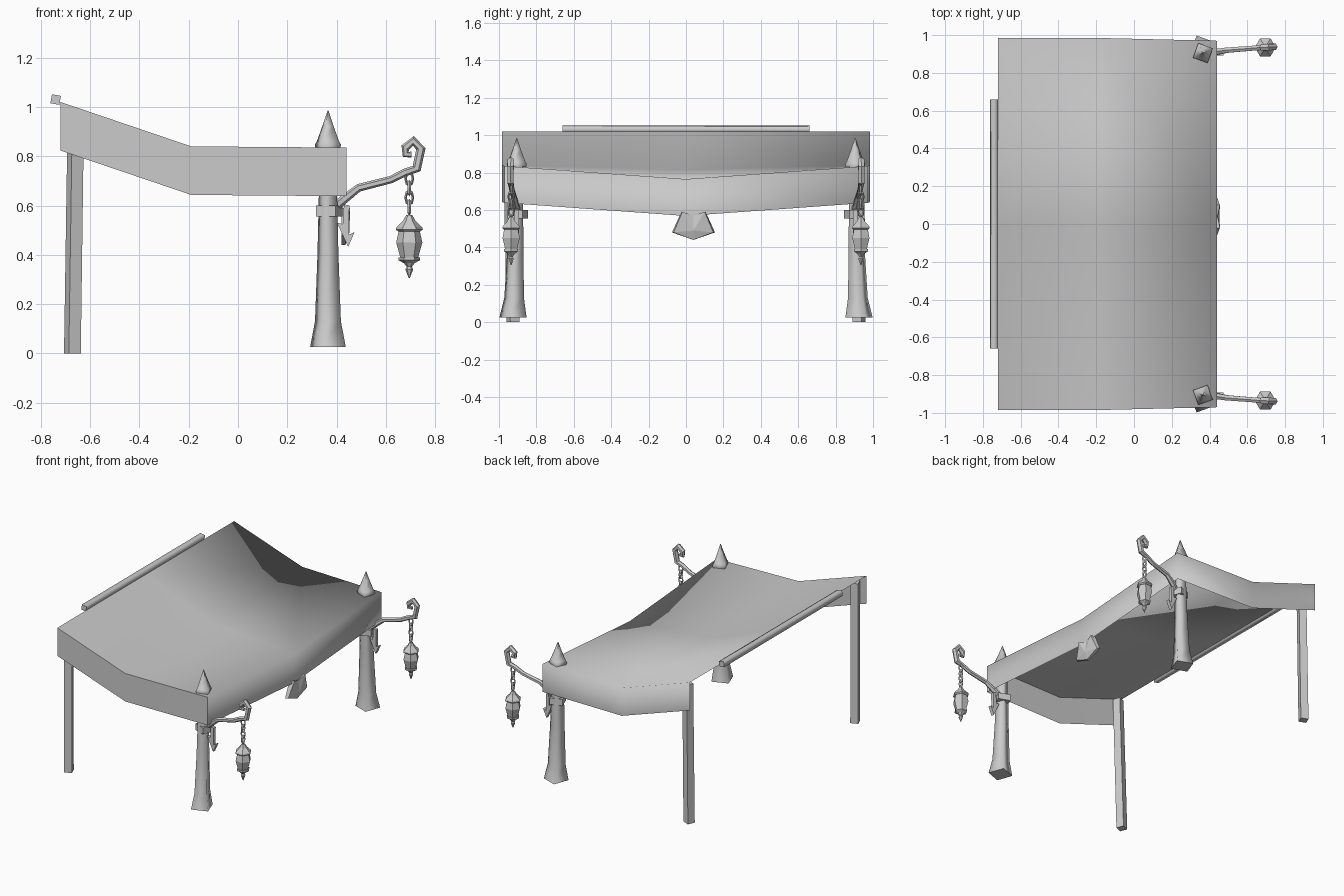
import bpy, bmesh, math
from mathutils import Vector

old = bpy.data.objects.get("Cube")
if old:
    bpy.data.objects.remove(old)

grey = bpy.data.materials.new("plain grey")
grey.use_nodes = True
COLOUR = (0.6, 0.6, 0.6, 1)
grey.diffuse_color = COLOUR
grey.node_tree.nodes["Principled BSDF"].inputs["Base Color"].default_value = COLOUR


def finish(name, bm, smooth=False, recalc=True):
    if recalc:
        bmesh.ops.recalc_face_normals(bm, faces=bm.faces)
    for f in bm.faces:
        f.smooth = smooth
    mesh = bpy.data.meshes.new(name)
    bm.to_mesh(mesh)
    bm.free()
    mesh.materials.append(grey)
    ob = bpy.data.objects.new(name, mesh)
    bpy.context.collection.objects.link(ob)
    return ob


def skin(bm, rings):
    """Join successive rings with quads and cap both ends with a crisp edge."""
    for a, b in zip(rings, rings[1:]):
        for k in range(len(a)):
            j = (k + 1) % len(a)
            bm.faces.new((a[k], a[j], b[j], b[k]))
    for ring in (rings[0], rings[-1]):
        for e in bm.faces.new(ring).edges:
            e.smooth = False


def loft(name, levels, sides, turn=0, smooth=False):
    """Stack of regular polygons; each level is (x, y, z, radius)."""
    bm = bmesh.new()
    angles = [turn + k * math.tau / sides for k in range(sides)]
    skin(bm, [[bm.verts.new((x + r * math.cos(a), y + r * math.sin(a), z)) for a in angles]
              for x, y, z, r in levels])
    return finish(name, bm, smooth)


def tube(name, points, radii, sides=6):
    """Faceted bar that follows a path."""
    pts = [Vector(p) for p in points]
    bm = bmesh.new()
    rings = []
    for i, p in enumerate(pts):
        d = (pts[min(i + 1, len(pts) - 1)] - pts[max(i - 1, 0)]).normalized()
        u = d.cross(Vector((0, 1, 0))).normalized()
        v = d.cross(u)
        rings.append([bm.verts.new(p + radii[i] * (u * math.cos(k * math.tau / sides)
                                                   + v * math.sin(k * math.tau / sides)))
                      for k in range(sides)])
    skin(bm, rings)
    return finish(name, bm)


def link(name, centre, flip):
    """One long chain link."""
    bm = bmesh.new()
    n, m = 8, 4
    rings = []
    for i in range(n):
        a = i * math.tau / n
        ring = []
        for k in range(m):
            b = k * math.tau / m
            r = 1 + 0.35 * math.cos(b)
            w, h, t = 0.015 * r * math.cos(a), 0.025 * r * math.sin(a), 0.007 * math.sin(b)
            off = (t, w, h) if flip else (w, t, h)
            ring.append(bm.verts.new(Vector(centre) + Vector(off)))
        rings.append(ring)
    for i in range(n):
        a, b = rings[i], rings[(i + 1) % n]
        for k in range(m):
            j = (k + 1) % m
            bm.faces.new((a[k], a[j], b[j], b[k]))
    return finish(name, bm)


# Canopy: a sagging sheet with a hanging skirt on three sides
HANG = 0.197
bm = bmesh.new()
rows = [(-0.72, 0.985, 1.02, 1.02), (-0.19, 0.985, 0.84, 0.815), (0.44, 0.97, 0.835, 0.765)]
grid = [[bm.verts.new((x, y, z)) for y, z in ((-w, ze), (0, zm), (w, ze))]
        for x, w, ze, zm in rows]
back, mid, low = grid
# the sheet's triangles fan out from the middle of each side
for corners in ((back[0], mid[0], back[1]), (mid[0], mid[1], back[1]),
                (back[1], mid[1], mid[2]), (back[1], mid[2], back[2]),
                (mid[0], low[0], low[1]), (mid[0], low[1], mid[1]),
                (mid[1], low[1], mid[2]), (mid[2], low[1], low[2])):
    bm.faces.new(corners)
rim = [back[0], mid[0], low[0], low[1], low[2], mid[2], back[2]]
hem = [bm.verts.new(v.co - Vector((0, 0, HANG))) for v in rim]
for i in range(len(rim) - 1):
    bm.faces.new((rim[i], hem[i], hem[i + 1], rim[i + 1]))
# crisp fold along the front side, soft folds elsewhere
for e in bm.edges:
    if all(v in rim[:3] for v in e.verts) or set(e.verts) == {rim[2], hem[2]}:
        e.smooth = False
finish("canopy", bm, smooth=True, recalc=False)

# Roller bar along the high edge
bar = loft("roller_bar", [(0, 0, -0.66, 0.026), (0, 0, 0.66, 0.026)], 4, math.radians(35), True)
bar.rotation_euler = (math.pi / 2, 0, 0)
bar.location = (-0.74, 0, 1.03)

# Centre crest on the low edge: a faceted shield with two ears
bm = bmesh.new()
outline = [(0.455, -0.025, 0.59), (0.438, -0.075, 0.48), (0.435, 0.04, 0.44),
           (0.438, 0.155, 0.48), (0.455, 0.105, 0.59), (0.442, 0.04, 0.57)]
rear = [bm.verts.new((0.42, y, z)) for x, y, z in outline]
face = [bm.verts.new((x, 0.04 + (y - 0.04) * 0.92, z)) for x, y, z in outline]
nose = bm.verts.new((0.452, 0.04, 0.49))
bm.faces.new(rear)
for i in range(len(outline)):
    j = (i + 1) % len(outline)
    bm.faces.new((rear[i], rear[j], face[j], face[i]))
    bm.faces.new((face[i], face[j], nose))
finish("centre_crest", bm)

for s, side in ((-1, "right"), (1, "left")):
    # Plain back post, slightly leaning
    top_y = -0.945 if s < 0 else 0.92
    loft(f"back_post_{side}", [(-0.672, s * 0.925, 0, 0.037), (-0.658, top_y, 0.975, 0.036)],
         4, math.radians(45 - s * 22))

    # Tapered front column with flared foot
    turn = math.radians(45 - s * 20)
    loft(f"front_column_{side}",
         [(0.365, s * 0.925, 0.025, 0.08), (0.365, s * 0.919, 0.13, 0.058),
          (0.365, s * 0.912, 0.4, 0.047), (0.365, s * 0.905, 0.84, 0.036)], 4, turn, True)
    loft(f"collar_{side}", [(0.37, s * 0.9, 0.555, 0.06), (0.37, s * 0.9, 0.6, 0.06)], 4,
         math.radians(45 + s * 20))
    loft(f"finial_{side}",
         [(0.365, s * 0.905, z, r) for z, r in
          ((0.83, 0.056), (0.848, 0.058), (0.86, 0.05), (0.92, 0.026), (0.985, 0.002))],
         4, turn, True)

    # Bracket arm ending in a hook
    path = [(0.40, 0.9, 0.60), (0.43, 0.91, 0.625), (0.49, 0.92, 0.672), (0.62, 0.93, 0.705),
            (0.68, 0.935, 0.735), (0.725, 0.938, 0.75), (0.742, 0.938, 0.83), (0.712, 0.936, 0.862),
            (0.679, 0.935, 0.835), (0.68, 0.935, 0.807), (0.705, 0.935, 0.807)]
    tube(f"bracket_arm_{side}", [(x, s * y, z) for x, y, z in path],
         [0.019, 0.018, 0.016, 0.015, 0.016, 0.019, 0.019, 0.02, 0.018, 0.015, 0.012])

    # Chain and lantern
    lx, ly = 0.695, s * 0.935
    for k in range(4):
        link(f"chain_link_{side}_{k}", (lx, ly, 0.71 - k * 0.039), k % 2)
    lantern = {
        "lantern_roof": ((0.495, 0.045), (0.503, 0.055), (0.512, 0.052), (0.54, 0.024), (0.562, 0.012)),
        "lantern_glass": ((0.388, 0.036), (0.45, 0.053), (0.5, 0.042)),
        "lantern_base": ((0.305, 0.002), (0.34, 0.016), (0.352, 0.011), (0.366, 0.022),
                         (0.378, 0.043), (0.39, 0.043)),
    }
    for part, profile in lantern.items():
        loft(f"{part}_{side}", [(lx, ly, z, r) for z, r in profile], 6)

    # Barbed leaf hanging below the arm
    bm = bmesh.new()
    leaf = [(0.43, 0.605), (0.452, 0.6), (0.45, 0.54), (0.45, 0.482), (0.473, 0.492),
            (0.447, 0.432), (0.402, 0.53), (0.425, 0.525)]
    near = [bm.verts.new((x, s * 0.905 - 0.012, z)) for x, z in leaf]
    far = [bm.verts.new((x, s * 0.905 + 0.012, z)) for x, z in leaf]
    bm.faces.new(near)
    bm.faces.new(far)
    for i in range(len(leaf)):
        j = (i + 1) % len(leaf)
        bm.faces.new((near[i], near[j], far[j], far[i]))
    finish(f"hanging_leaf_{side}", bm)
